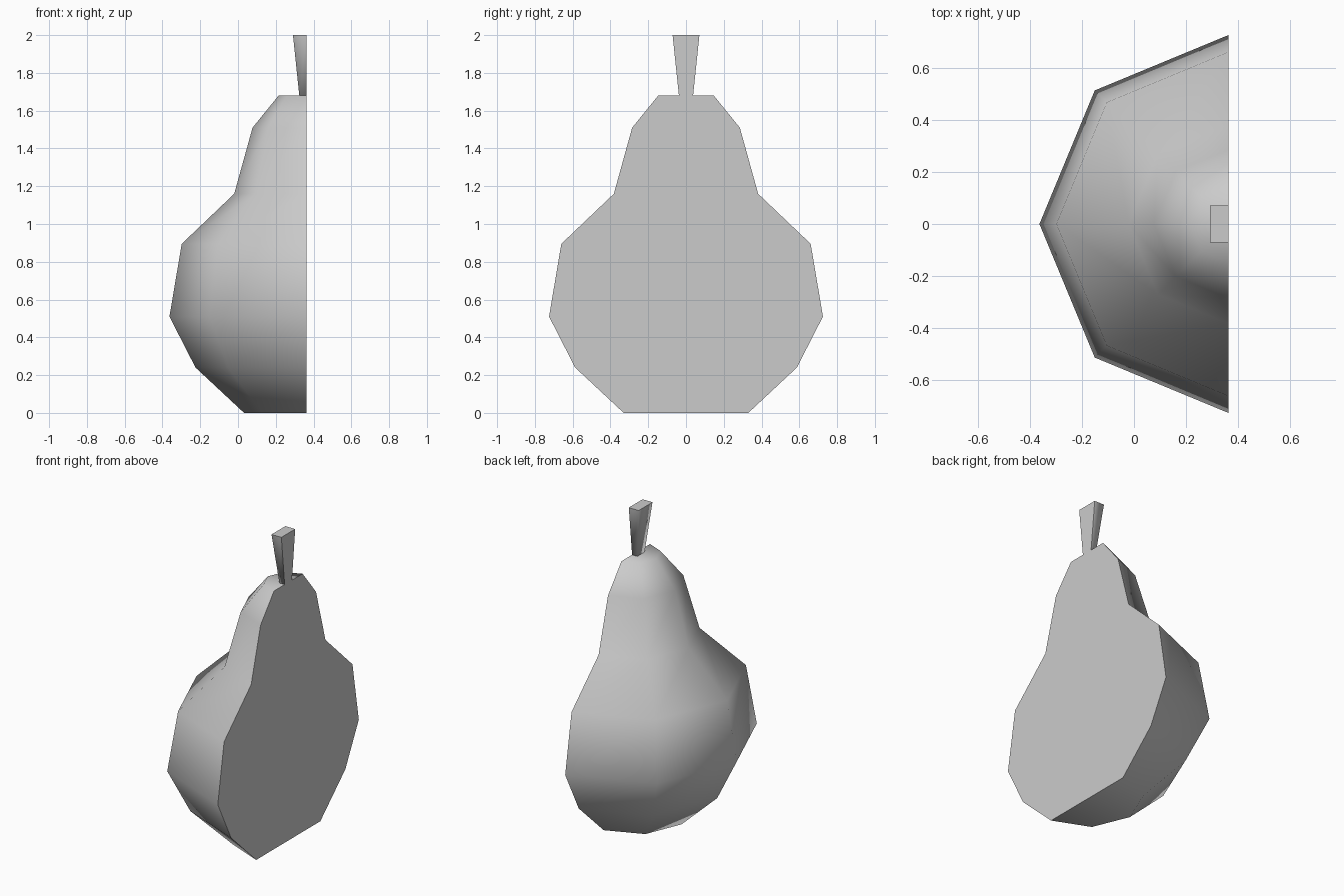
import bpy, bmesh
from math import sin, cos, pi

if "Cube" in bpy.data.objects:
    bpy.data.objects.remove(bpy.data.objects["Cube"])

AXIS_X = 0.362  # the flat cut plane, also the axis of revolution


def half_revolve(name, profile, sides, hard_top):
    """Half turn of (radius, z) rings, closed by a flat cut face and end caps."""
    bm = bmesh.new()
    n = sides // 2
    rings = []
    for r, z in profile:
        angles = [pi / 2 + pi * i / n for i in range(n + 1)]
        if sides == 4:  # square section: corners on the diagonals
            pts = [(0, r), (-r, r), (-r, -r), (0, -r)]
        else:
            pts = [(r * cos(a), r * sin(a)) for a in angles]
        rings.append([bm.verts.new((AXIS_X + x, y, z)) for x, y in pts])
    for lo, hi in zip(rings, rings[1:]):
        for i in range(len(lo) - 1):
            bm.faces.new((lo[i], lo[i + 1], hi[i + 1], hi[i]))
    bm.faces.new(rings[0][::-1])
    top = bm.faces.new(rings[-1])
    cut = bm.faces.new([r[0] for r in rings] + [r[-1] for r in reversed(rings)])
    bmesh.ops.recalc_face_normals(bm, faces=bm.faces)
    # smooth skin, crisp outline around the cut
    for f in bm.faces:
        f.smooth = True
    for e in list(cut.edges) + (list(top.edges) if hard_top else []):
        e.smooth = False
    me = bpy.data.meshes.new(name)
    bm.to_mesh(me)
    bm.free()
    ob = bpy.data.objects.new(name, me)
    bpy.context.collection.objects.link(ob)
    return ob


# Pear flesh: half of an eight-sided body
half_revolve("pear_body", [(0.33, 0), (0.587, 0.24), (0.725, 0.51), (0.66, 0.895),
                           (0.382, 1.16), (0.285, 1.51), (0.147, 1.68)], 8, False)

# Stem: half of a flared square peg
half_revolve("stem", [(0.037, 1.675), (0.071, 2.0)], 4, True)
